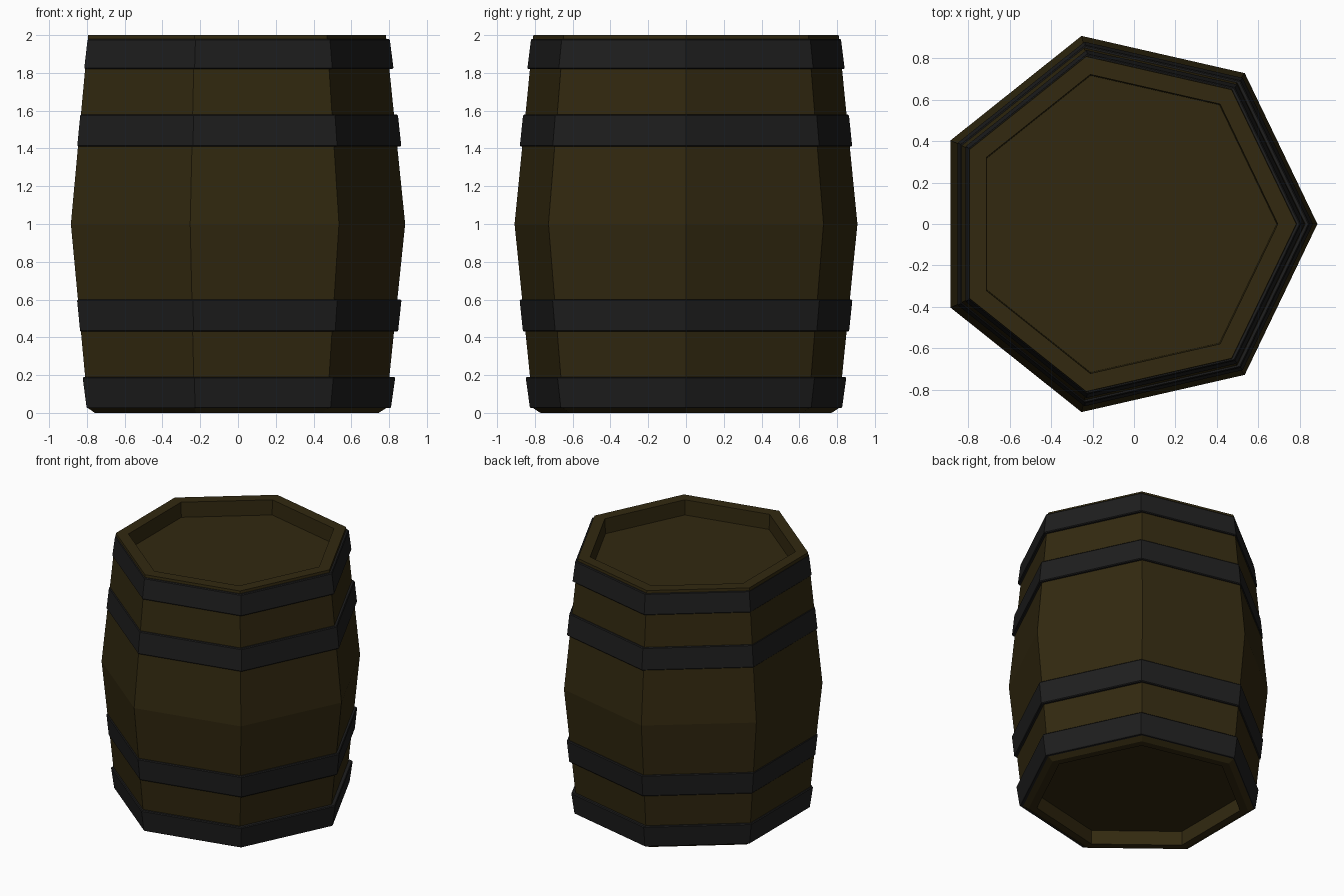
import bpy, bmesh
from math import cos, sin, tau

if "Cube" in bpy.data.objects:
    bpy.data.objects.remove(bpy.data.objects["Cube"])

SIDES = 7


def material(name, rgb):
    m = bpy.data.materials.new(name)
    m.diffuse_color = (*rgb, 1)
    m.use_nodes = True
    m.node_tree.nodes["Principled BSDF"].inputs["Base Color"].default_value = m.diffuse_color
    return m


def lathe(name, profile, cx, mat, closed=False):
    """Spin (radius, z) profile into a flat-faced seven-sided solid, vertex on +x."""
    bm = bmesh.new()
    rings = [[bm.verts.new((cx + r * cos(tau * i / SIDES), r * sin(tau * i / SIDES), z))
              for i in range(SIDES)] for r, z in profile]
    pairs = list(zip(rings, rings[1:]))
    if closed:
        pairs.append((rings[-1], rings[0]))
    else:
        bm.faces.new(rings[0])
        bm.faces.new(rings[-1])
    for a, b in pairs:
        for i in range(SIDES):
            j = (i + 1) % SIDES
            bm.faces.new((a[i], a[j], b[j], b[i]))
    bmesh.ops.recalc_face_normals(bm, faces=bm.faces)
    me = bpy.data.meshes.new(name)
    bm.to_mesh(me)
    bm.free()
    me.materials.append(mat)
    ob = bpy.data.objects.new(name, me)
    bpy.context.collection.objects.link(ob)
    return ob


wood = material("wood", (0.032, 0.022, 0.005))
iron = material("iron", (0.013, 0.013, 0.013))

# Barrel body: recessed bottom, bulging staves, rim and recessed lid
lathe("barrel_body", [(0.73, 0.11), (0.73, 0.0), (0.79, 0.0), (0.83, 0.025),
                      (0.931, 1.0), (0.829, 2.0), (0.74, 2.0), (0.735, 1.885)],
      -0.046, wood)

# Four hoops: (bottom z, bottom radius, top z, top radius)
hoops = {"bottom_hoop": (0.025, 0.848, 0.19, 0.870),
         "lower_hoop": (0.43, 0.886, 0.60, 0.903),
         "upper_hoop": (1.41, 0.902, 1.58, 0.885),
         "top_hoop": (1.82, 0.861, 1.98, 0.842)}
for name, (z0, r0, z1, r1) in hoops.items():
    e = 0.006  # small bevel on the outer edges
    lathe(name, [(r0 - 0.05, z0), (r0 - e, z0), (r0, z0 + e),
                 (r1, z1 - e), (r1 - e, z1), (r1 - 0.05, z1)],
          -0.038, iron, closed=True)
